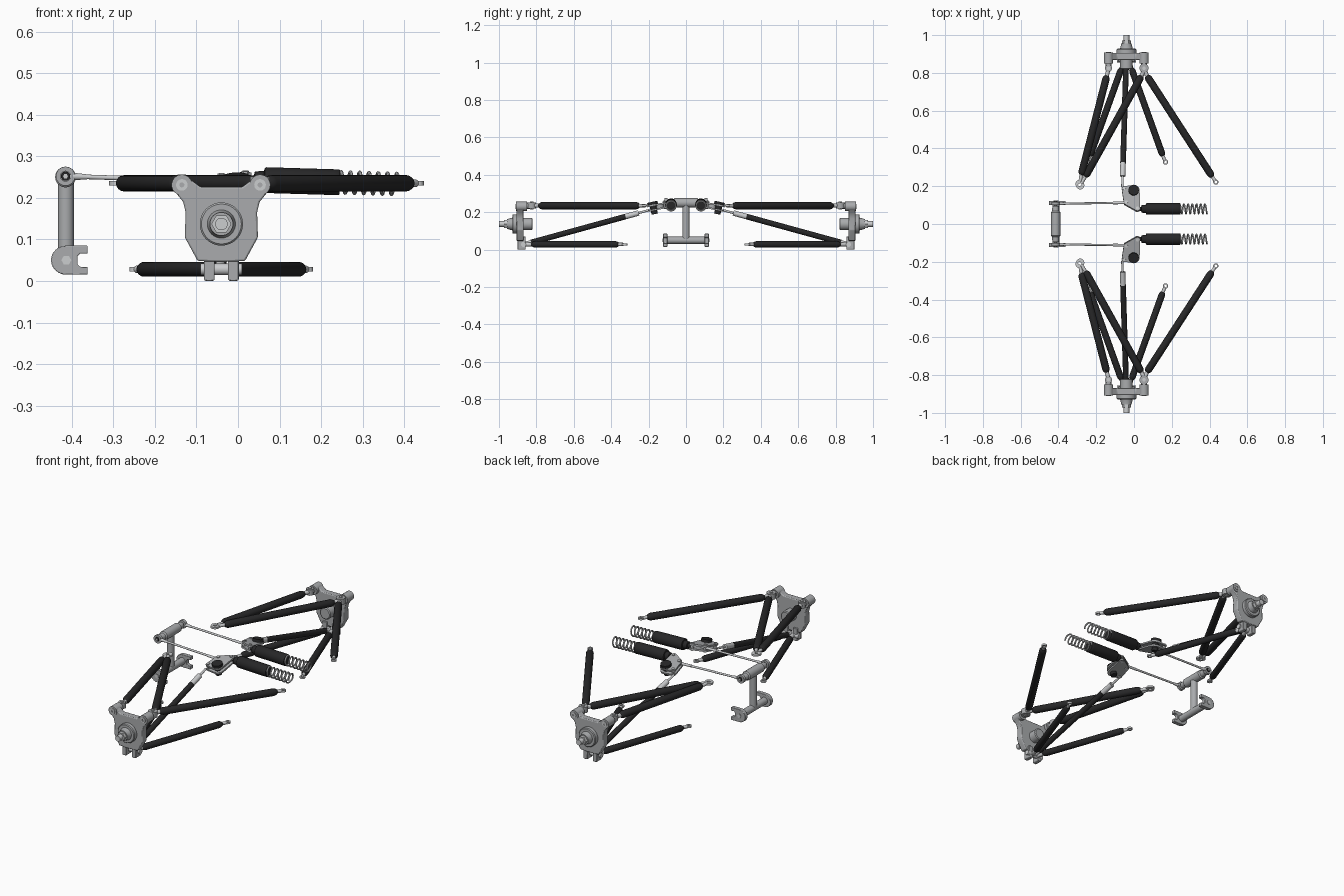
import bpy, bmesh, math
from mathutils import Vector, Matrix

if "Cube" in bpy.data.objects:
    bpy.data.objects.remove(bpy.data.objects["Cube"])


def material(name, c):
    m = bpy.data.materials.new(name)
    m.diffuse_color = (*c, 1)
    m.use_nodes = True
    m.node_tree.nodes["Principled BSDF"].inputs["Base Color"].default_value = m.diffuse_color
    return m


GREY = material("cast_grey", (0.40, 0.41, 0.42))
SILVER = material("bright_metal", (0.60, 0.61, 0.62))
BLACK = material("black_carbon", (0.02, 0.02, 0.021))


def finish(name, bm, mat, bevel=0):
    bmesh.ops.recalc_face_normals(bm, faces=bm.faces)
    me = bpy.data.meshes.new(name)
    bm.to_mesh(me)
    bm.free()
    ob = bpy.data.objects.new(name, me)
    bpy.context.collection.objects.link(ob)
    me.materials.append(mat)
    if bevel:
        b = ob.modifiers.new("bevel", 'BEVEL')
        b.width, b.segments = bevel, 2
    bpy.context.view_layer.objects.active = ob
    ob.select_set(True)
    bpy.ops.object.shade_smooth_by_angle(angle=math.radians(35))
    ob.select_set(False)
    return ob


def lathe(name, a, d, prof, mat, seg=24):
    """Turned part: prof is (distance along d from a, radius)."""
    a, d = Vector(a), Vector(d).normalized()
    q = d.to_track_quat('Z', 'Y')
    bm = bmesh.new()
    closed = prof[0] == prof[-1]
    rings = []
    for h, r in (prof[:-1] if closed else prof):
        rings.append([bm.verts.new(a + q @ Vector((r * math.cos(2 * math.pi * i / seg),
                      r * math.sin(2 * math.pi * i / seg), h))) for i in range(seg)])
    pairs = list(zip(rings, rings[1:]))
    if closed:
        pairs.append((rings[-1], rings[0]))
    else:
        bm.faces.new(rings[0])
        bm.faces.new(rings[-1])
    for p, n in pairs:
        for i in range(seg):
            j = (i + 1) % seg
            bm.faces.new((p[i], p[j], n[j], n[i]))
    return finish(name, bm, mat)


def cyl(name, a, b, r, mat, seg=24, r2=None):
    d = Vector(b) - Vector(a)
    return lathe(name, a, d, [(0, r), (d.length, r if r2 is None else r2)], mat, seg)


def ring(name, c, axis, ro, ri, h, mat):
    ax = Vector(axis).normalized()
    p = [(0, ri), (0, ro), (h, ro), (h, ri), (0, ri)]
    return lathe(name, Vector(c) - ax * h / 2, ax, p, mat)


def plate(name, pts, y0, y1, mat, bevel=0.004):
    """Extruded (x, z) outline between two y values."""
    bm = bmesh.new()
    f = bm.faces.new([bm.verts.new((x, y0, z)) for x, z in pts])
    e = bmesh.ops.extrude_face_region(bm, geom=[f])
    bmesh.ops.translate(bm, vec=(0, y1 - y0, 0),
                        verts=[v for v in e['geom'] if isinstance(v, bmesh.types.BMVert)])
    return finish(name, bm, mat, bevel)


def hull(name, circles, z0, z1, mat, M):
    """Rounded flat link wrapped round (x, y, r) circles, placed by M."""
    bm = bmesh.new()
    for x, y, r in circles:
        for i in range(20):
            t = i * math.pi / 10
            for z in (z0, z1):
                bm.verts.new(M @ Vector((x + r * math.cos(t), y + r * math.sin(t), z)))
    res = bmesh.ops.convex_hull(bm, input=bm.verts)
    bmesh.ops.delete(bm, geom=list({v for v in res['geom_interior'] if isinstance(v, bmesh.types.BMVert)}),
                     context='VERTS')
    bmesh.ops.dissolve_limit(bm, angle_limit=0.01, verts=bm.verts, edges=bm.edges)
    return finish(name, bm, mat)


def link(name, joint, a, b, eye, r, eye_r=0.014):
    """Carbon tube from a to b with metal stubs to the joint and the eye."""
    a, b, eye = Vector(a), Vector(b), Vector(eye)
    L = (b - a).length
    lathe(name + "_tube", a, b - a, [(0, r * .55), (.008, r * .85), (.018, r), (L - .018, r),
          (L - .008, r * .85), (L, r * .55)], BLACK)
    cyl(name + "_outer_stub", joint, a, .011, SILVER, 16)
    d = (eye - b).normalized()
    cyl(name + "_inner_stub", b, eye - d * eye_r * .7, .009, SILVER, 16)
    ring(name + "_eye", eye, (0, 0, 1), eye_r, eye_r * .5, .010, SILVER)


def spring(name, a, d, length, radius, wire, turns):
    q = Vector(d).to_track_quat('Z', 'Y')
    cu = bpy.data.curves.new(name, 'CURVE')
    cu.dimensions, cu.bevel_depth, cu.bevel_resolution = '3D', wire, 2
    cu.use_fill_caps = True
    n = int(turns * 24)
    sp = cu.splines.new('POLY')
    sp.points.add(n)
    for i, p in enumerate(sp.points):
        t = i * 2 * math.pi / 24
        v = Vector(a) + q @ Vector((radius * math.cos(t), radius * math.sin(t), length * i / n))
        p.co = (*v, 1)
    tmp = bpy.data.objects.new(name + "_path", cu)
    bpy.context.collection.objects.link(tmp)
    bpy.context.view_layer.update()
    bm = bmesh.new()
    bm.from_mesh(tmp.to_mesh())
    bpy.data.objects.remove(tmp)
    finish(name, bm, SILVER)


CX, CZ = -0.04, 0.137
half = [(.010, .046), (.057, .048), (.088, .105), (.086, .165), (.092, .19), (.112, .215),
        (.098, .25), (.082, .25), (.05, .226)]

for s, side in ((-1, "front"), (1, "rear")):
    P = lambda x, y, z: (x, y * s, z)
    Y = (0, s, 0)
    n = lambda t: side + "_" + t
    # wheel upright with ears and lower lugs
    plate(n("upright"), [(CX + u, z) for u, z in half] + [(CX - u, z) for u, z in reversed(half)],
          .868 * s, .905 * s, GREY)
    for ex, er in ((-.135, .019), (.053, .024)):
        cyl(n("upright_ear"), P(ex, .85, .231), P(ex, .908, .231), .025, GREY)
        ring(n("ear_bolt"), P(ex, .908, .231), Y, .014, .006, .006, SILVER)
        cyl(n("ear_stub"), P(ex, .83, .233), P(ex, .86, .233), .015, GREY)
        ring(n("ear_joint"), P(ex, .825, .235), (0, 0, 1), er, .009, .032, GREY)
        cyl(n("joint_bolt"), P(ex, .825, .214), P(ex, .825, .256), .010, SILVER, 6)
    for u in (-.029, .029):
        x = CX + u
        plate(n("lower_lug"), [(x - .013, .003), (x - .009, 0), (x + .009, 0), (x + .013, .003),
              (x + .013, .07), (x - .013, .07)], .858 * s, .9 * s, GREY, .003)
    cyl(n("lower_pin"), P(CX - .05, .868, .028), P(CX + .05, .868, .028), .014, SILVER)
    # stepped hub and axle
    lathe(n("hub"), P(CX, .82, CZ), Y, [(0, .028), (.004, .033), (.048, .033), (.048, .042),
          (.083, .042), (.083, .052), (.104, .052), (.108, .048), (.108, .034), (.13, .028),
          (.136, .028), (.136, .018)], GREY, 32)
    cyl(n("hub_nut"), P(CX, .95, CZ), P(CX, .972, CZ), .024, SILVER, 6)
    cyl(n("axle"), P(CX, .96, CZ), P(CX, 1, CZ), .015, SILVER)
    # suspension arms
    zu, zl = .235, .028
    link(n("upper_arm_right"), P(.055, .82, zu), P(.068, .785, zu), P(.415, .25, zu), P(.433, .222, zu), .0195)
    link(n("upper_arm_left"), P(.055, .82, zu), P(.040, .785, zu), P(-.258, .25, zu), P(-.285, .205, zu), .0195, .022)
    link(n("toe_link"), P(-.135, .82, zu), P(-.144, .785, zu), P(-.279, .26, zu), P(-.288, .212, zu), .0195, .022)
    for k, w in ((1, "right"), (-1, "left")):
        link(n("lower_arm_" + w), P(CX + .012 * k, .868, zl), P(CX + .026 * k, .825, zl),
             P(CX + .193 * k, .36, zl), P(CX + .207 * k, .328, zl), .0175)
    # push rod
    a, b = Vector(P(-.042, .84, .035)), Vector(P(-.062, .195, .212))
    for nm, t0, t1, r, m in (("tube", .02, .80, .015, BLACK), ("sleeve", .79, .91, .0145, SILVER),
                             ("thread", .90, 1.0, .006, SILVER)):
        cyl(n("push_rod_" + nm), a.lerp(b, t0), a.lerp(b, t1), r, m)
    cyl(n("push_rod_foot"), P(-.04, .87, .028), a.lerp(b, .03), .012, SILVER)
    # rocker: two tilted plates on a black pivot
    M = Matrix.Translation(P(0, .135, .232)) @ Matrix.Rotation(-.2 * s, 4, 'X')
    R = lambda x, y, z: M @ Vector((x, (y - .135) * s, z))
    c = [(0, .175, .030), (-.052, .185, .013), (-.04, .112, .014), (.018, .08, .015)]
    c = [(x, (y - .135) * s, r) for x, y, r in c]
    for z in (-.016, .008):
        hull(n("rocker_plate"), c, z, z + .009, GREY, M)
    cyl(n("rocker_core"), R(-.015, .14, -.01), R(-.015, .14, .01), .022, GREY)
    cyl(n("rocker_pivot"), R(-.002, .175, -.035), R(-.002, .175, .03), .017, BLACK)
    cyl(n("rocker_cap"), R(-.002, .175, .017), R(-.002, .175, .032), .028, BLACK, 12)
    for x, y in ((-.052, .185), (-.04, .112), (.018, .08)):
        cyl(n("rocker_bolt"), R(x, y, -.02), R(x, y, .022), .009, SILVER, 6)
    # damper body and coil spring
    d0 = Vector(P(.02, .08, .244))
    dd = Vector((1, 0, -.03)).normalized()
    lathe(n("damper"), d0, dd, [(0, .008), (.018, .011), (.02, .020), (.042, .022), (.044, .029), (.048, .031),
          (.21, .031), (.222, .031), (.225, .029)], BLACK, 32)
    spring(n("spring"), d0 + dd * .222, dd, .145, .0255, .0042, 6.5)
    # roll bar drop link
    a, b = Vector(P(-.415, .108, .252)), Vector(P(-.045, .112, .240))
    cyl(n("drop_link"), a, b, .0055, SILVER, 12)
    cyl(n("drop_link_outer_end"), a.lerp(b, .05), a.lerp(b, .14), .009, SILVER, 16, .006)
    cyl(n("drop_link_inner_end"), a.lerp(b, .82), b, .007, SILVER, 16)
    ring(n("drop_link_eye"), a, Y, .023, .012, .016, GREY)
    cyl(n("drop_link_ball"), P(-.415, .098, .252), P(-.415, .119, .252), .011, BLACK)
    cyl(n("drop_link_pin"), P(-.415, .08, .252), P(-.415, .122, .252), .006, SILVER, 6)
    # forked foot plate of the roll bar
    arc = [(-.413 + .037 * math.cos(t), .050 + .035 * math.sin(t))
           for t in [math.pi / 2 + i * math.pi / 12 for i in range(13)]]
    plate(n("bar_foot"), arc + [(-.362, .015), (-.362, .034), (-.380, .034), (-.386, .04), (-.386, .06),
          (-.380, .066), (-.362, .066), (-.362, .085)], .1 * s, .122 * s, GREY, .002)
    cyl(n("foot_bolt"), P(-.413, .115, .05), P(-.413, .125, .05), .012, SILVER, 6)

# roll bar: upright post between two cross tubes
cyl("bar_post", (-.414, 0, .05), (-.414, 0, .25), .019, GREY)
cyl("bar_lower_tube", (-.413, -.105, .05), (-.413, .105, .05), .019, GREY)
lathe("bar_upper_tube", (-.415, -.094, .25), (0, 1, 0), [(0, .017), (.026, .019), (.032, .025), (.156, .025),
      (.162, .019), (.188, .017)], GREY)
